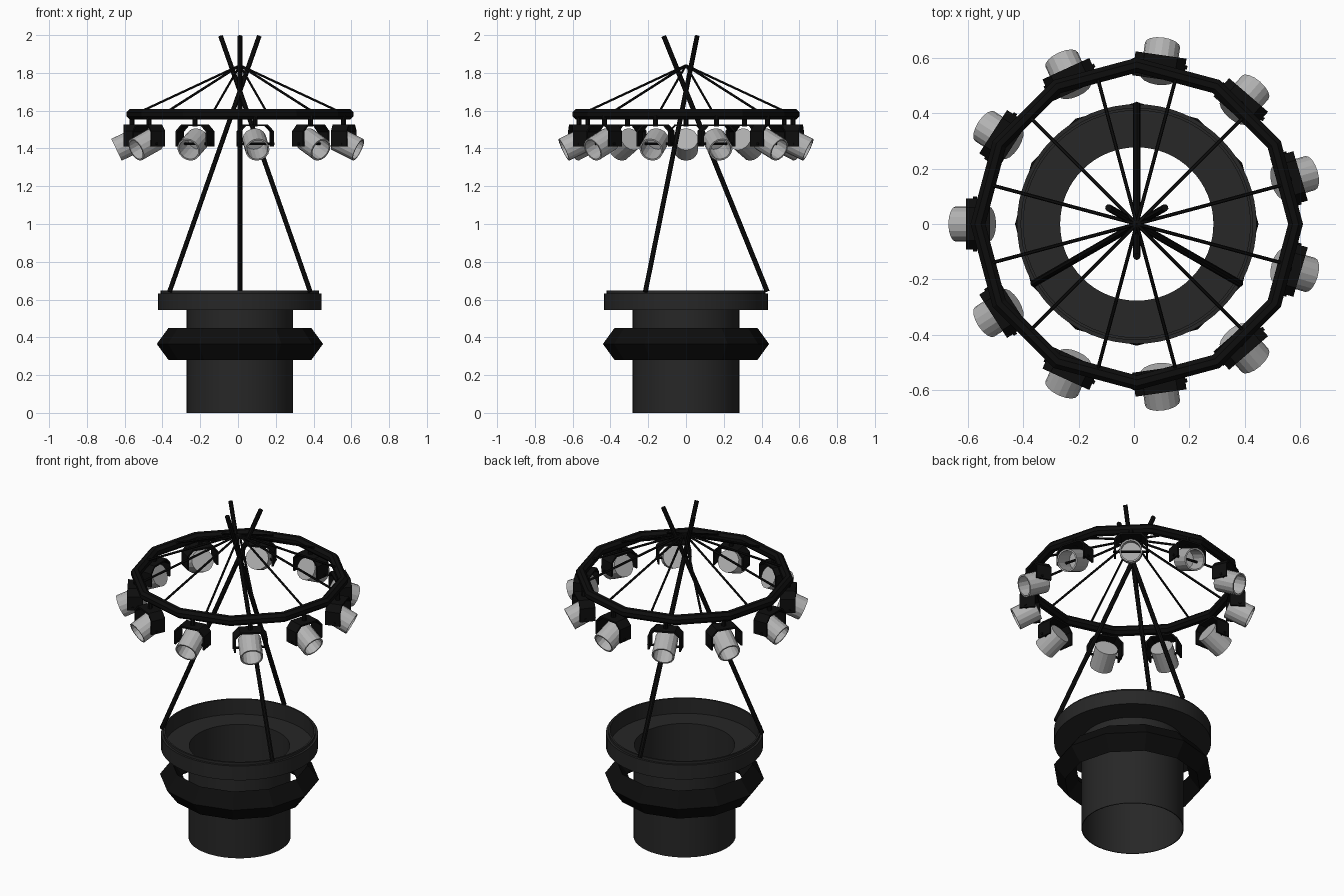
import bpy, bmesh, math
from mathutils import Vector, Matrix

if "Cube" in bpy.data.objects:
    bpy.data.objects.remove(bpy.data.objects["Cube"])

CX = 0.01  # shared vertical axis of the stand


def material(name, v):
    m = bpy.data.materials.new(name)
    m.diffuse_color = (v, v, v, 1)
    m.use_nodes = True
    m.node_tree.nodes["Principled BSDF"].inputs["Base Color"].default_value = m.diffuse_color
    return m


BLACK = material("black_metal", 0.004)
DARK = material("dark_grey_metal", 0.02)
SILVER = material("silver_metal", 0.45)


def make(name, verts, faces, mat, matrix=Matrix()):
    me = bpy.data.meshes.new(name)
    me.from_pydata(verts, [], faces)
    bm = bmesh.new()
    bm.from_mesh(me)
    bmesh.ops.recalc_face_normals(bm, faces=bm.faces)
    bm.to_mesh(me)
    bm.free()
    me.materials.append(mat)
    ob = bpy.data.objects.new(name, me)
    bpy.context.collection.objects.link(ob)
    ob.matrix_world = matrix
    return ob


def lathe(name, profile, n, mat, matrix, closed=True, smooth=False):
    """Spin a list of (radius, height) points; radius 0 makes a pole."""
    verts, rows = [], []
    for r, z in profile:
        k = 1 if r == 0 else n
        rows.append([len(verts) + i % k for i in range(n)])
        for i in range(k):
            a = 2 * math.pi * i / n
            verts.append((r * math.cos(a), r * math.sin(a), z))
    faces = []
    pairs = list(zip(rows, rows[1:])) + ([(rows[-1], rows[0])] if closed else [])
    for a, b in pairs:
        for i in range(n):
            j = (i + 1) % n
            faces.append(list(dict.fromkeys((a[i], a[j], b[j], b[i]))))
    ob = make(name, verts, faces, mat, matrix)
    if smooth:
        bpy.ops.object.select_all(action='DESELECT')
        ob.select_set(True)
        bpy.context.view_layer.objects.active = ob
        bpy.ops.object.shade_smooth_by_angle(angle=math.radians(30))
    return ob


def rod(name, p, q, r, n, mat, matrix):
    p, q = Vector(p), Vector(q)
    d = q - p
    m = matrix @ Matrix.Translation(p) @ d.to_track_quat('Z', 'Y').to_matrix().to_4x4()
    return lathe(name, [(0, 0), (r, 0), (r, d.length), (0, d.length)], n, mat, m, False)


def around(deg):
    return AXIS @ Matrix.Rotation(math.radians(deg), 4, 'Z')


AXIS = Matrix.Translation((CX, 0, 0))

# Open tube with a wide shallow pan on top
lathe("base_tube_and_pan",
      [(.282, 0), (.282, .545), (.433, .545), (.433, .632), (.42, .632), (.42, .647),
       (.41, .647), (.41, .555), (.277, .555), (.277, 0)], 64, DARK, AXIS, smooth=True)

# Faceted collar with a diamond section
lathe("base_collar", [(.44, .365), (.378, .45), (.316, .365), (.378, .28)], 12, BLACK, AXIS)

# Tripod legs crossing near the top
for i, a in enumerate((90, 210, 330)):
    rod(f"leg_{i}", (.43, 0, .642), (-.118, 0, 1.995), .013, 8, BLACK, around(a))

# Twelve-sided lamp ring and its spokes
ring = [(.574 + .029 * math.cos(math.radians(t)), 1.581 + .029 * math.sin(math.radians(t)))
        for t in range(22, 382, 45)]
lathe("lamp_ring", ring, 12, BLACK, AXIS)
for i in range(12):
    rod(f"spoke_{i}", (0, 0, 1.84), (.555, 0, 1.59), .0065, 6, BLACK, around(15 + 30 * i))

# Yoke: chamfered inverted U (tangential, height), outer then inner outline
half_out = [(.093, 1.41), (.093, 1.492), (.06, 1.528)]
half_in = [(.083, 1.41), (.083, 1.488), (.056, 1.518)]
outer = half_out + [(-y, z) for y, z in reversed(half_out)]
inner = half_in + [(-y, z) for y, z in reversed(half_in)]
yoke_v = [(x, y, z) for x in (.53, .617) for o in (outer, inner) for y, z in o]
n = len(outer)
yoke_f = []
for i in range(n - 1):
    for a, b in ((0, n), (n, 3 * n), (3 * n, 2 * n), (2 * n, 0)):
        yoke_f.append((a + i, a + i + 1, b + i + 1, b + i))
for i in (0, n - 1):
    yoke_f.append((i, n + i, 3 * n + i, 2 * n + i))

# Eleven lamps facing outward and down
TILT = math.radians(90 + 25.5)
for i in range(11):
    m = around(180 + i * 360 / 11)
    make(f"lamp_yoke_{i}", yoke_v, yoke_f, BLACK, m)
    rod(f"lamp_hanger_{i}", (.572, 0, 1.515), (.572, 0, 1.575), .013, 8, BLACK, m)
    rod(f"lamp_pivot_{i}", (.585, -.1, 1.425), (.585, .1, 1.425), .007, 6, BLACK, m)
    can = m @ Matrix.Translation((.536, 0, 1.449)) @ Matrix.Rotation(TILT, 4, 'Y')
    lathe(f"lamp_can_{i}", [(0, 0), (.064, 0), (.064, .13), (.055, .13), (.055, .01), (0, .01)],
          16, SILVER, can, False)
